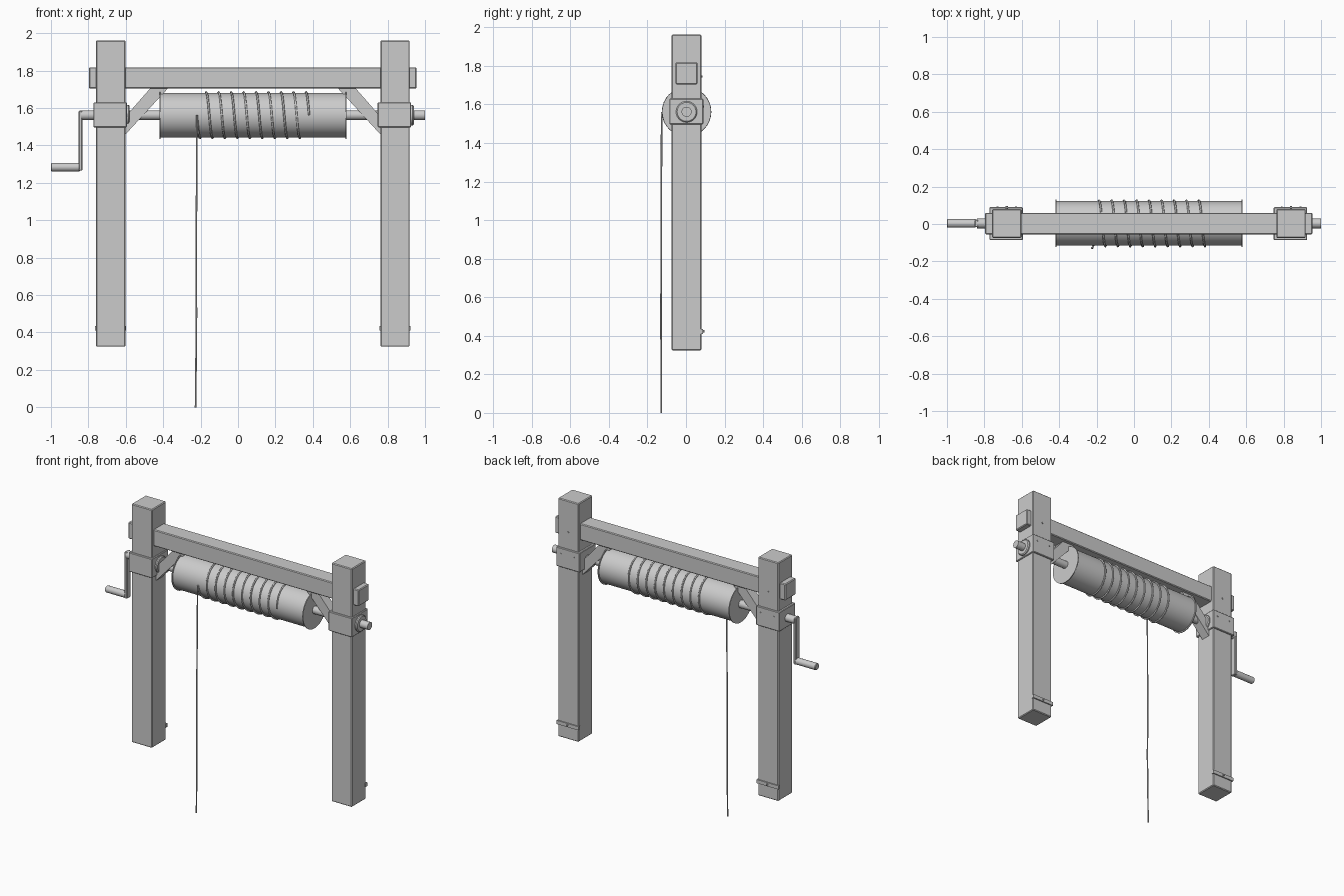
import bpy, math
from mathutils import Vector

if "Cube" in bpy.data.objects:
    bpy.data.objects.remove(bpy.data.objects["Cube"])

grey = bpy.data.materials.new("plain_grey")
grey.diffuse_color = (0.6, 0.6, 0.6, 1)
grey.use_nodes = True
grey.node_tree.nodes["Principled BSDF"].inputs["Base Color"].default_value = grey.diffuse_color

ZC, YC = 1.562, 0.003          # axle height and depth
POSTS = {"left": -0.68, "right": 0.84}
MID = 0.08                     # mirror plane between the posts


def finish(ob, name, bevel=0, smooth=False):
    ob.name = name
    ob.data.materials.append(grey)
    if bevel:
        m = ob.modifiers.new("bevel", 'BEVEL')
        m.width, m.segments = bevel, 1
    if smooth:
        bpy.ops.object.shade_smooth_by_angle(angle=math.radians(35))
    return ob


def box(name, x0, x1, y0, y1, z0, z1, bevel=0.0):
    bpy.ops.mesh.primitive_cube_add(size=1, location=((x0 + x1) / 2, (y0 + y1) / 2, (z0 + z1) / 2))
    ob = bpy.context.object
    ob.scale = (x1 - x0, y1 - y0, z1 - z0)
    bpy.ops.object.transform_apply(location=False, rotation=False, scale=True)
    return finish(ob, name, bevel)


def rod(name, a, b, r, sides=24, bevel=0.0):
    a, b = Vector(a), Vector(b)
    d = b - a
    bpy.ops.mesh.primitive_cylinder_add(radius=r, depth=d.length, vertices=sides, location=(a + b) / 2,
                                        rotation=d.to_track_quat('Z', 'Y').to_euler())
    return finish(bpy.context.object, name, bevel, True)


def prism(name, profile, y0, y1):
    n = len(profile)
    verts = [(x, y, z) for y in (y0, y1) for x, z in profile]
    faces = [tuple(range(n)), tuple(range(2 * n - 1, n - 1, -1))]
    faces += [(i, i + n, (i + 1) % n + n, (i + 1) % n) for i in range(n)]
    me = bpy.data.meshes.new(name)
    me.from_pydata(verts, [], faces)
    ob = bpy.data.objects.new(name, me)
    bpy.context.collection.objects.link(ob)
    bpy.context.view_layer.objects.active = ob
    bpy.ops.object.select_all(action='DESELECT')
    ob.select_set(True)
    bpy.ops.object.mode_set(mode='EDIT')
    bpy.ops.mesh.select_all(action='SELECT')
    bpy.ops.mesh.normals_make_consistent(inside=False)
    bpy.ops.object.mode_set(mode='OBJECT')
    return finish(ob, name)


def tube(name, pts, r):
    cu = bpy.data.curves.new(name, 'CURVE')
    cu.dimensions, cu.bevel_depth, cu.bevel_resolution, cu.use_fill_caps = '3D', r, 1, True
    sp = cu.splines.new('POLY')
    sp.points.add(len(pts) - 1)
    for p, c in zip(sp.points, pts):
        p.co = (*c, 1)
    ob = bpy.data.objects.new(name, cu)
    bpy.context.collection.objects.link(ob)
    return finish(ob, name)


# Posts with their collars, bearings, foot straps and nails
for side, x in POSTS.items():
    box(side + "_post", x - 0.078, x + 0.078, -0.075, 0.08, 0.324, 1.962, 0.005)
    box(side + "_collar", x - 0.093, x + 0.086, -0.086, 0.09, 1.497, 1.63, 0.004)
    rod(side + "_bearing", (x + 0.07, YC, ZC), (x + 0.1, YC, ZC), 0.055, 24, 0.006)
    box(side + "_foot_strap", x - 0.084, x + 0.082, 0.07, 0.088, 0.41, 0.435)
    rod(side + "_strap_nail", (x, 0.08, 0.423), (x, 0.096, 0.423), 0.006, 8)
    rod(side + "_beam_nail", (x, 0.07, 1.745), (x, 0.086, 1.745), 0.006, 8)
    for i, dx in enumerate((-0.05, 0.05)):
        rod(f"{side}_collar_nail_{i}", (x + dx, 0.08, 1.59), (x + dx, 0.094, 1.59), 0.005, 8)

# Cross beam through the posts
box("cross_beam", -0.797, 0.955, -0.055, 0.06, 1.705, 1.818, 0.005)

# Diagonal braces, mirrored about the middle of the frame
brace = [(-0.465, 1.71), (-0.37, 1.71), (-0.61, 1.45), (-0.61, 1.545)]
prism("left_brace", brace, -0.03, 0.035)
prism("right_brace", [(2 * MID - x, z) for x, z in brace], -0.03, 0.035)

# Axle, drum and end flanges
rod("axle", (-0.84, YC, ZC), (1.0, YC, ZC), 0.026, 24)
rod("drum", (-0.42, YC, ZC), (0.58, YC, ZC), 0.119, 48)
for side, x in (("left", -0.42), ("right", 0.575)):
    rod(side + "_flange", (x, YC, ZC), (x + 0.006, YC, ZC), 0.127, 48)

# Crank arm and handle
box("crank_arm", -0.852, -0.832, YC - 0.02, YC + 0.02, 1.265, 1.586, 0.004)
rod("crank_handle", (-1.0, YC, 1.284), (-0.845, YC, 1.284), 0.023, 20, 0.004)

# Rope: nine turns on the drum, then a hanging end
turns, steps, R = 9, 32, 0.123
coil = []
for i in range(turns * steps + 1):
    t = 2 * math.pi * i / steps
    coil.append((-0.22 + 0.0667 * i / steps, YC - R * math.cos(t), ZC - R * math.sin(t)))
tube("rope_coil", coil, 0.0055)
tube("hanging_rope", [(-0.219, -0.126, ZC), (-0.221, -0.128, 1.2), (-0.224, -0.128, 0.82),
                      (-0.222, -0.13, 0.5), (-0.225, -0.128, 0.18), (-0.227, -0.128, 0.0)], 0.0045)
